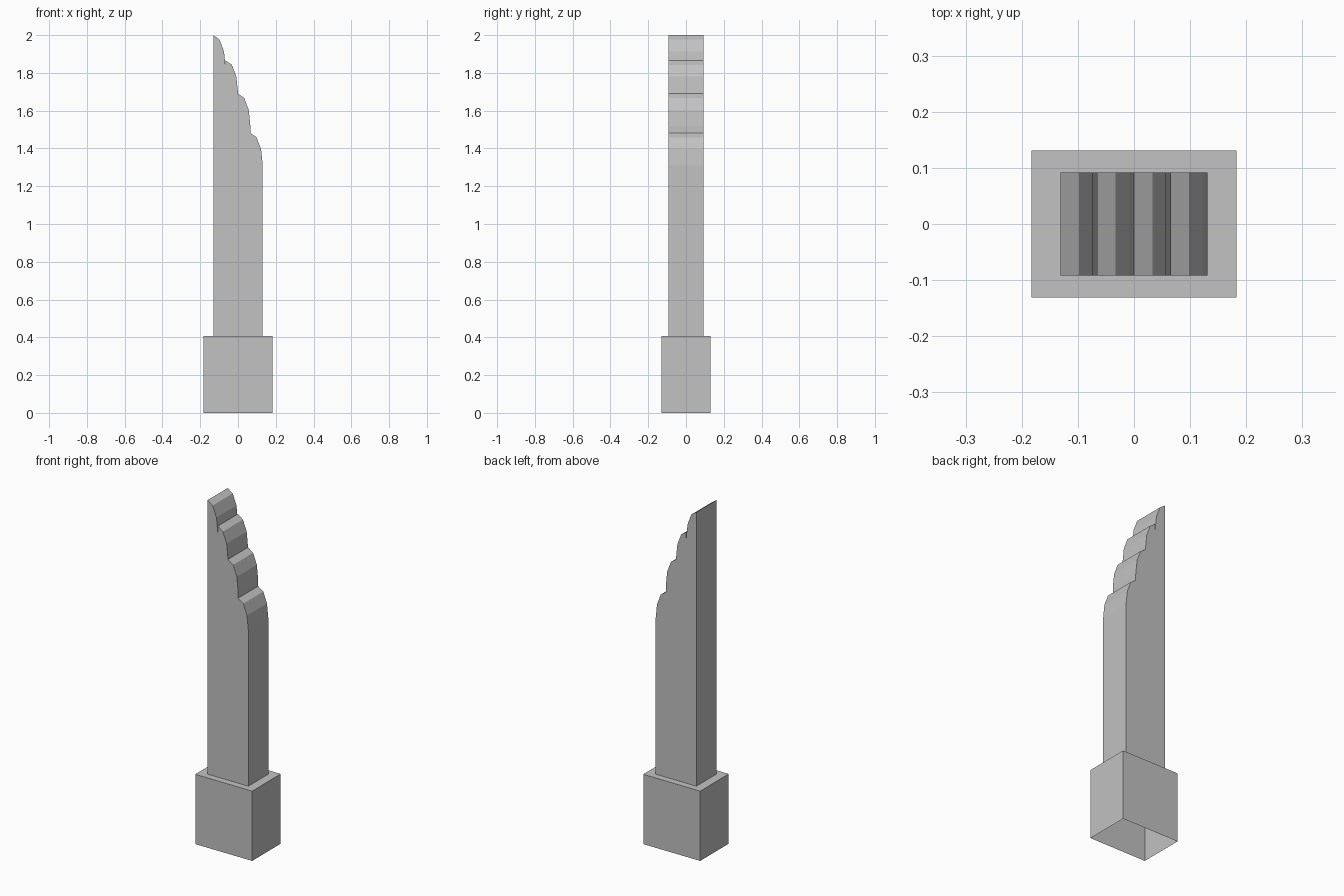
import bpy, bmesh
from math import sin, cos, pi

cube = bpy.data.objects.get("Cube")
if cube:
    bpy.data.objects.remove(cube, do_unlink=True)

grey = bpy.data.materials.new("stone grey")
grey.use_nodes = True
colour = (0.54, 0.54, 0.54, 1)
grey.diffuse_color = colour
grey.node_tree.nodes["Principled BSDF"].inputs["Base Color"].default_value = colour

BASE_X, BASE_Y, BASE_TOP = 0.183, 0.131, 0.406
SHAFT_X, SHAFT_Y = 0.131, 0.092
STEP_TOPS = [2.0, 1.866, 1.69, 1.482]
ARC_DROP, ARC_SEGMENTS = 0.172, 3


def add_object(name, bm):
    bmesh.ops.recalc_face_normals(bm, faces=bm.faces)
    mesh = bpy.data.meshes.new(name)
    bm.to_mesh(mesh)
    bm.free()
    mesh.materials.append(grey)
    obj = bpy.data.objects.new(name, mesh)
    bpy.context.collection.objects.link(obj)
    return obj


# Base: a block open underneath
bm = bmesh.new()
bmesh.ops.create_cube(bm, size=1)
for v in bm.verts:
    v.co = (v.co.x * 2 * BASE_X, v.co.y * 2 * BASE_Y, (v.co.z + 0.5) * BASE_TOP)
underside = [f for f in bm.faces if f.calc_center_median().z < 0.01]
bmesh.ops.delete(bm, geom=underside, context="FACES_ONLY")
add_object("base", bm)

# Shaft: one profile of four rounded steps, descending towards +x
width = 2 * SHAFT_X / len(STEP_TOPS)
profile = [(-SHAFT_X, BASE_TOP)]
for i, top in enumerate(STEP_TOPS):
    left = -SHAFT_X + i * width
    for k in range(ARC_SEGMENTS + 1):
        a = k / ARC_SEGMENTS * pi / 2
        profile.append((left + width * sin(a), top - ARC_DROP * (1 - cos(a))))
profile.append((SHAFT_X, BASE_TOP))

bm = bmesh.new()
front = bm.faces.new([bm.verts.new((x, -SHAFT_Y, z)) for x, z in profile])
extruded = bmesh.ops.extrude_face_region(bm, geom=[front], use_keep_orig=True)
moved = [g for g in extruded["geom"] if isinstance(g, bmesh.types.BMVert)]
bmesh.ops.translate(bm, verts=moved, vec=(0, 2 * SHAFT_Y, 0))
bmesh.ops.triangulate(bm, faces=[f for f in bm.faces if len(f.verts) > 4])
add_object("stepped_shaft", bm)
